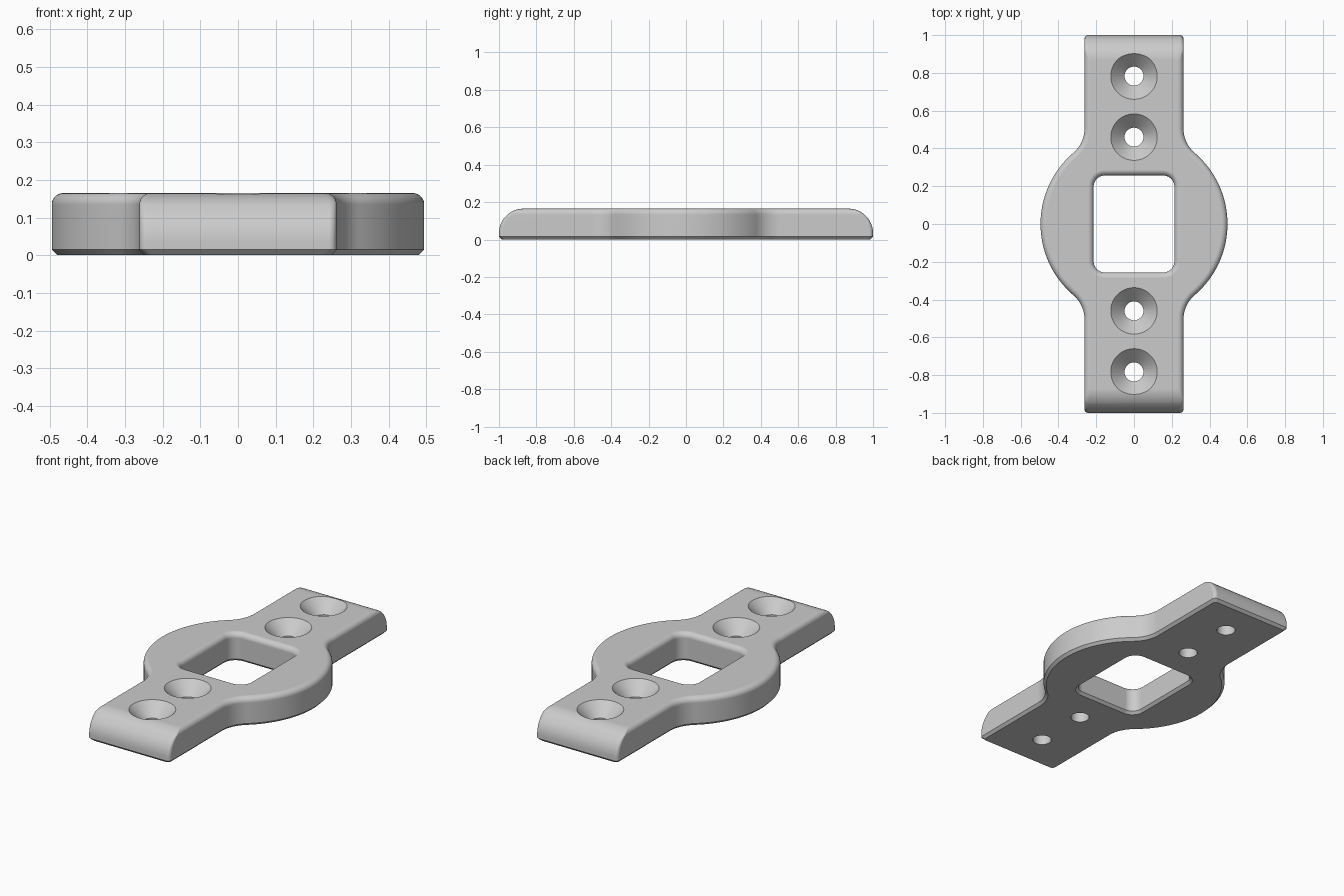
import bpy, bmesh
from math import sin, cos, pi, sqrt, acos

cube = bpy.data.objects.get("Cube")
if cube:
    bpy.data.objects.remove(cube, do_unlink=True)

HEIGHT = 0.165
RING, ARM, BLEND = 0.495, 0.262, 0.17     # ring radius, arm half width, blend radius
CHAMFER, ROUND, END_ROUND = 0.015, 0.03, 0.13
STEPS = 10

grey = bpy.data.materials.new("light grey")
grey.use_nodes = True
grey.diffuse_color = (0.6, 0.6, 0.6, 1)
grey.node_tree.nodes["Principled BSDF"].inputs["Base Color"].default_value = (0.6, 0.6, 0.6, 1)


def arc(cx, cy, r, start, end, n):
    angles = [start + (end - start) * i / n for i in range(n + 1)]
    return [(cx + r * cos(a), cy + r * sin(a)) for a in angles]


def mirror_quarter(quarter):
    """Closed outline from the points of its +x +y quarter."""
    half = quarter + [(-x, y) for x, y in reversed(quarter)]
    return half + [(-x, -y) for x, y in half]


def plate_outline(inset, end_inset):
    cx = ARM + BLEND
    reach = RING + BLEND
    tangent = acos(cx / reach)
    n = 20
    ring = [((RING - inset) * cos(tangent * (i + 0.5) / n),
             (RING - inset) * sin(tangent * (i + 0.5) / n)) for i in range(n)]
    blend = arc(cx, sqrt(reach ** 2 - cx ** 2), BLEND + inset, tangent + pi, pi, 12)
    c = 0.02
    corner = arc(ARM - inset - c, 1 - end_inset - c, c, 0, pi / 2, 5)
    return mirror_quarter(ring + blend + corner)


def window_outline(grow):
    r = 0.06
    return mirror_quarter(arc(0.214 - r, 0.257 - r, r + grow, 0, pi / 2, 10))


def circle_outline(r):
    return arc(0, 0, r, 0, 2 * pi, 64)[:-1]


def loft(name, layers, y=0):
    """Solid through a stack of (height, outline) layers."""
    bm = bmesh.new()
    rings = [[bm.verts.new((px, py + y, z)) for px, py in pts] for z, pts in layers]
    for low, high in zip(rings, rings[1:]):
        for i in range(len(low)):
            j = (i + 1) % len(low)
            bm.faces.new((low[i], low[j], high[j], high[i]))
    bm.faces.new(rings[0][::-1])
    bm.faces.new(rings[-1])
    mesh = bpy.data.meshes.new(name)
    bm.to_mesh(mesh)
    bm.free()
    mesh.materials.append(grey)
    obj = bpy.data.objects.new(name, mesh)
    bpy.context.collection.objects.link(obj)
    return obj


def end_inset(z):
    up = max(0, z - (HEIGHT - END_ROUND))
    return END_ROUND - sqrt(max(0, END_ROUND ** 2 - up ** 2))


# Plate: chamfered underside, rounded rim, large rounding on the two ends
layers = [(0, plate_outline(CHAMFER, CHAMFER)), (CHAMFER, plate_outline(0, 0))]
base = HEIGHT - END_ROUND
for i in range(6):
    z = base + (END_ROUND - ROUND) * i / 6
    layers.append((z, plate_outline(0, end_inset(z))))
rim = [i * pi / 2 / STEPS for i in range(STEPS + 1)]
for a in rim:
    z = HEIGHT - ROUND + ROUND * sin(a)
    layers.append((z, plate_outline(ROUND * (1 - cos(a)), end_inset(z))))
plate = loft("mounting_plate", layers)

# Window cutter: flared at the bottom, rounded lip at the top
layers = [(-0.01, window_outline(CHAMFER + 0.01)), (CHAMFER, window_outline(0))]
layers += [(HEIGHT - ROUND + ROUND * sin(a), window_outline(ROUND * (1 - cos(a)))) for a in rim]
layers.append((HEIGHT + 0.05, window_outline(ROUND)))
cutters = [loft("window_cutter", layers)]

# Countersunk screw hole cutters
for y in (-0.783, -0.46, 0.46, 0.783):
    cutters.append(loft("screw_hole_cutter", [
        (-0.05, circle_outline(0.05)), (HEIGHT - 0.073, circle_outline(0.05)),
        (HEIGHT, circle_outline(0.123)), (HEIGHT + 0.02, circle_outline(0.143))], y))

bpy.ops.object.select_all(action='DESELECT')
plate.select_set(True)
bpy.context.view_layer.objects.active = plate
for cutter in cutters:
    cutter.hide_render = True
    mod = plate.modifiers.new("cut", 'BOOLEAN')
    mod.operation = 'DIFFERENCE'
    mod.solver = 'EXACT'
    mod.object = cutter
    bpy.ops.object.modifier_apply(modifier=mod.name)
    bpy.data.objects.remove(cutter, do_unlink=True)

# Smooth curves with crisp chamfers and flat faces
bpy.ops.object.shade_smooth_by_angle(angle=pi / 6)
weighted = plate.modifiers.new("even_shading", 'WEIGHTED_NORMAL')
weighted.keep_sharp = True
